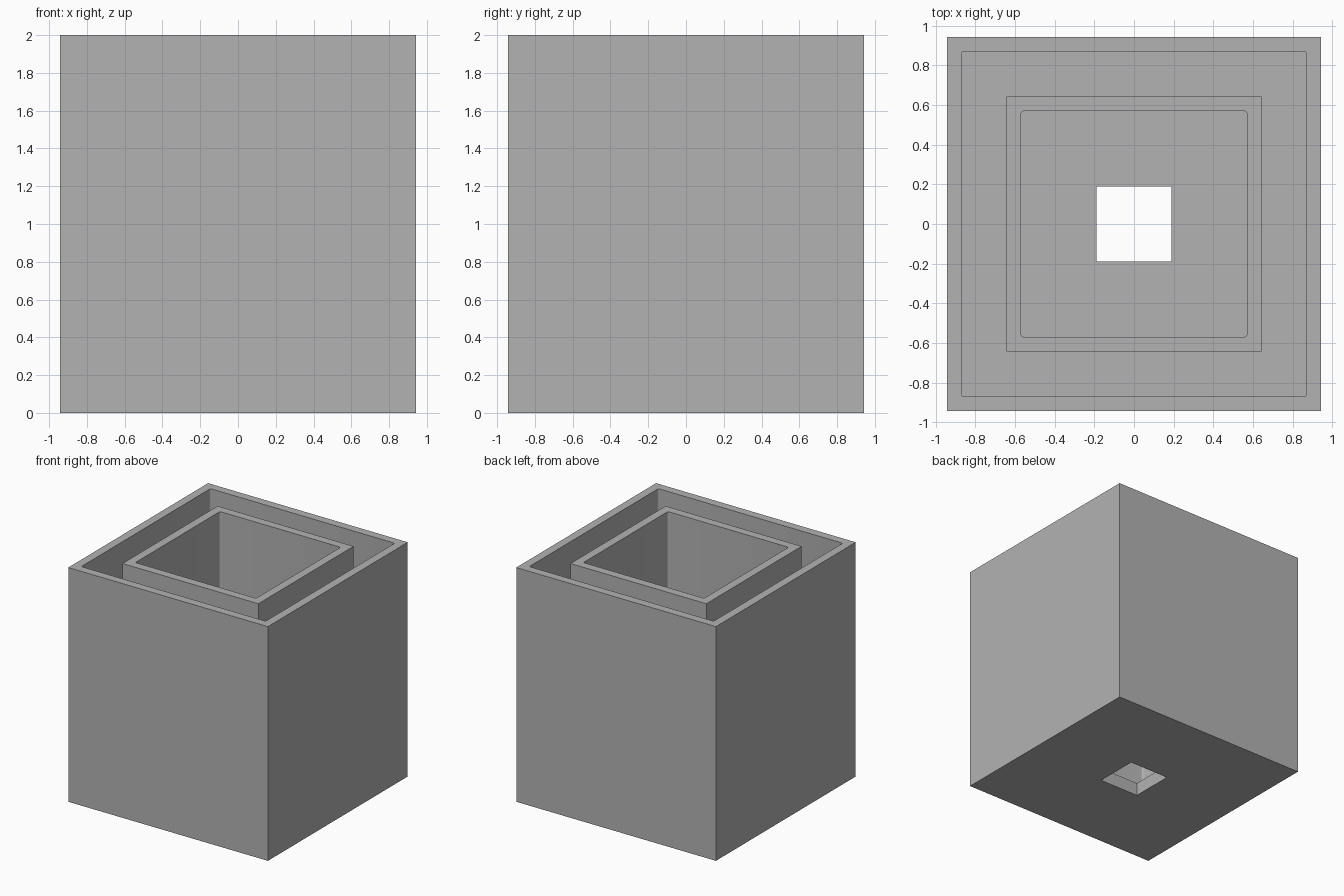
import bpy
import bmesh
import math

# Remove the default cube
cube = bpy.data.objects.get("Cube")
if cube:
    bpy.data.objects.remove(cube, do_unlink=True)

# Half widths and heights
OUTER, OUTER_IN = 0.943, 0.871
INNER, INNER_IN = 0.642, 0.57
HOLE = 0.189
TOP, FLOOR = 2.0, 0.113
CORNER_RADIUS = 0.015

# Plain grey material
grey = bpy.data.materials.new("plain_grey")
grey.use_nodes = True
colour = (0.45, 0.45, 0.45, 1.0)
grey.diffuse_color = colour
grey.node_tree.nodes["Principled BSDF"].inputs["Base Color"].default_value = colour


def square_loop(bm, half, z):
    """Four vertices, counter-clockwise from above."""
    return [bm.verts.new((sx * half, sy * half, z))
            for sx, sy in ((-1, -1), (1, -1), (1, 1), (-1, 1))]


# Wall section from the drain hole around the outside and back down into the middle
section = [(HOLE, 0), (OUTER, 0), (OUTER, TOP), (OUTER_IN, TOP),
           (OUTER_IN, FLOOR), (INNER, FLOOR), (INNER, TOP),
           (INNER_IN, TOP), (INNER_IN, FLOOR), (HOLE, FLOOR)]

bm = bmesh.new()
loops = [square_loop(bm, half, z) for half, z in section]
for i, low in enumerate(loops):
    high = loops[(i + 1) % len(loops)]
    for k in range(4):
        n = (k + 1) % 4
        bm.faces.new((low[k], low[n], high[n], high[k]))
bmesh.ops.recalc_face_normals(bm, faces=bm.faces)

# Slightly rounded inside corners of both walls
rounded = []
for e in bm.edges:
    a, b = e.verts
    upright = abs(a.co.z - b.co.z) > 1
    if upright and any(abs(abs(a.co.x) - h) < 0.001 for h in (OUTER_IN, INNER_IN)):
        rounded.append(e)
bmesh.ops.bevel(bm, geom=rounded, offset=CORNER_RADIUS, offset_type='OFFSET',
                segments=4, profile=0.5, affect='EDGES')

mesh = bpy.data.meshes.new("nested_planter_box")
bm.to_mesh(mesh)
bm.free()
mesh.materials.append(grey)
box = bpy.data.objects.new("nested_planter_box", mesh)
bpy.context.collection.objects.link(box)

# Smooth the rounded corners only
bpy.ops.object.select_all(action='DESELECT')
box.select_set(True)
bpy.context.view_layer.objects.active = box
bpy.ops.object.shade_smooth_by_angle(angle=math.radians(30))
